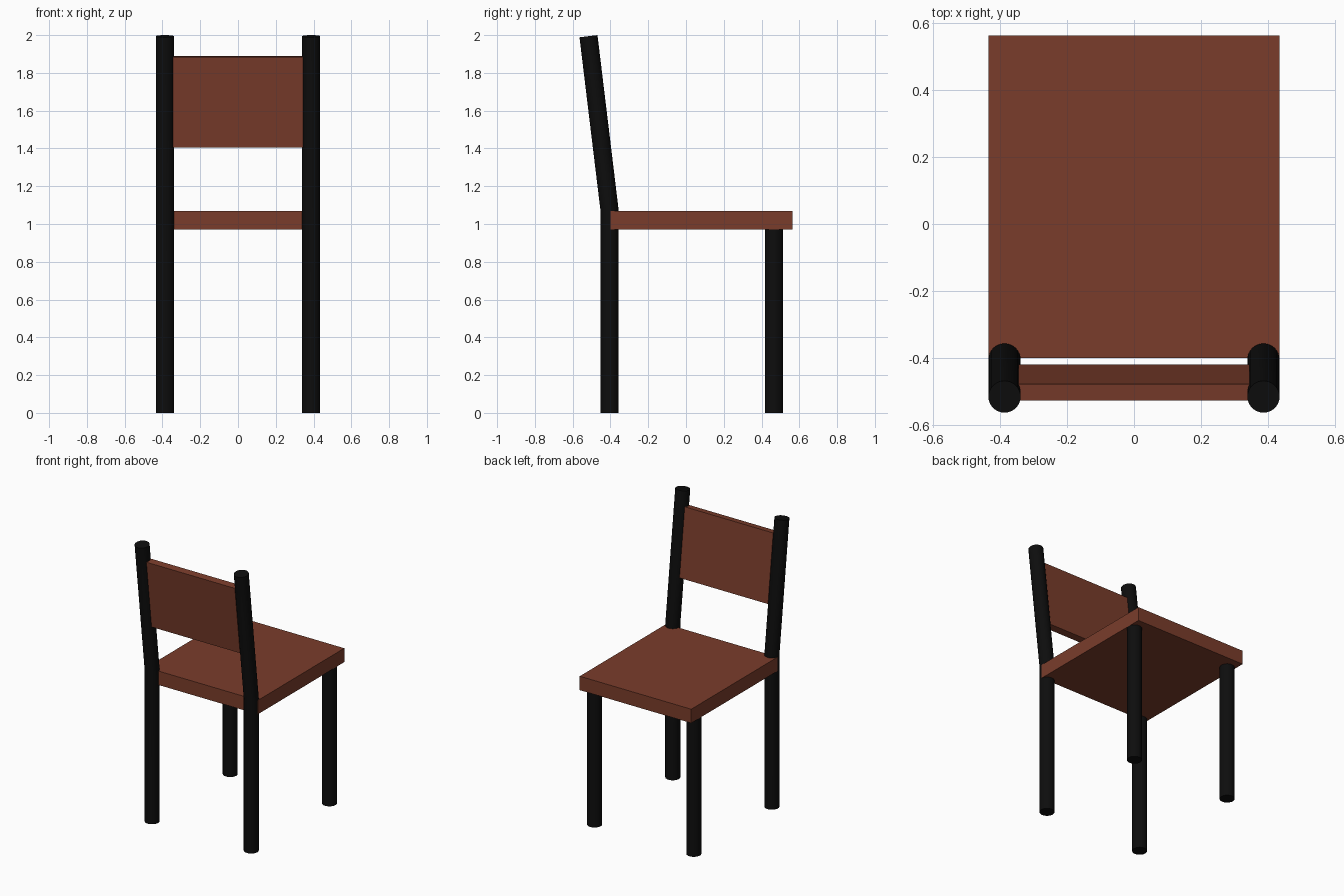
import bpy, bmesh, math
from mathutils import Matrix, Vector

if "Cube" in bpy.data.objects:
    bpy.data.objects.remove(bpy.data.objects["Cube"])

TILT = math.radians(6.9)
R, LEG_X, REAR_Y, BEND_Z = 0.048, 0.387, -0.405, 1.075


def material(name, rgb):
    m = bpy.data.materials.new(name)
    m.diffuse_color = (*rgb, 1)
    m.use_nodes = True
    m.node_tree.nodes["Principled BSDF"].inputs["Base Color"].default_value = m.diffuse_color
    return m


WOOD = material("brown_wood", (0.195, 0.046, 0.024))
METAL = material("black_metal", (0.004, 0.004, 0.004))


def add_object(name, bm, mat):
    bmesh.ops.recalc_face_normals(bm, faces=bm.faces)
    mesh = bpy.data.meshes.new(name)
    bm.to_mesh(mesh)
    bm.free()
    mesh.materials.append(mat)
    ob = bpy.data.objects.new(name, mesh)
    bpy.context.collection.objects.link(ob)
    return ob


def box(name, size, loc, tilt=0):
    bm = bmesh.new()
    bmesh.ops.create_cube(bm, size=1, matrix=Matrix.Diagonal((*size, 1)))
    ob = add_object(name, bm, WOOD)
    ob.location = loc
    ob.rotation_euler.x = tilt
    return ob


def tube(name, path, sides=32):
    """Round bar through (point, ring tilt) pairs, capped at both ends."""
    bm = bmesh.new()
    rings = []
    for p, tilt in path:
        rot = Matrix.Rotation(tilt, 3, 'X')
        rings.append([bm.verts.new(Vector(p) + rot @ Vector(
            (R * math.cos(math.tau * i / sides), R * math.sin(math.tau * i / sides), 0)))
            for i in range(sides)])
    for a, b in zip(rings, rings[1:]):
        for i in range(sides):
            j = (i + 1) % sides
            bm.faces.new((a[i], a[j], b[j], b[i]))
    bm.faces.new(rings[0])
    bm.faces.new(rings[-1])
    ob = add_object(name, bm, METAL)
    bpy.ops.object.select_all(action='DESELECT')
    bpy.context.view_layer.objects.active = ob
    ob.select_set(True)
    bpy.ops.object.shade_smooth_by_angle(angle=math.radians(30))


# Seat slab and leaning back panel
box("seat", (0.87, 0.964, 0.098), (0, 0.081, 1.02))
pz = 1.6475
box("backrest", (0.69, 0.05, 0.4825), (0, REAR_Y - (pz - BEND_Z) * math.tan(TILT), pz), TILT)

# Straight legs, and bent bars that form the legs and posts under the panel
top_z = 2 - R * math.sin(TILT)
top_y = REAR_Y - (top_z - BEND_Z) * math.tan(TILT)
for side, s in (("left", -1), ("right", 1)):
    x = s * LEG_X
    tube(f"straight_leg_{side}", [((x, 0.466, 0), 0), ((x, 0.466, 0.972), 0)])
    tube(f"back_post_{side}", [((x, REAR_Y, 0), 0), ((x, REAR_Y, BEND_Z), TILT / 2),
                               ((x, top_y, top_z), TILT)])
